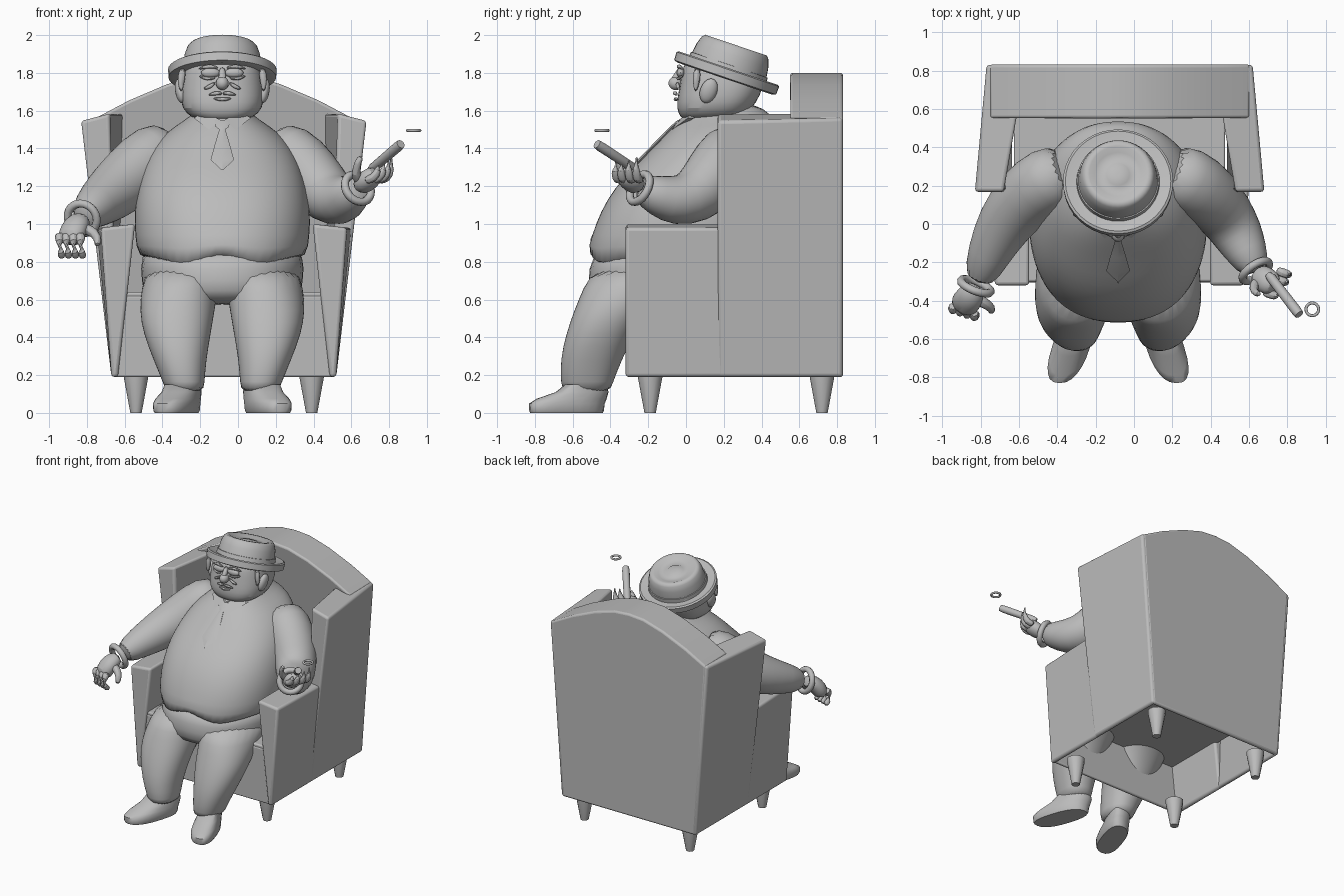
import bpy, bmesh, math
from mathutils import Vector, Matrix

if "Cube" in bpy.data.objects:
    bpy.data.objects.remove(bpy.data.objects["Cube"])

CX = -0.083  # centre line of chair and figure
grey = bpy.data.materials.new("plain_grey")
grey.diffuse_color = (0.5, 0.5, 0.5, 1)
grey.use_nodes = True
grey.node_tree.nodes["Principled BSDF"].inputs["Base Color"].default_value = grey.diffuse_color


def finish(name, bm, subsurf=0, bevel=0, angle=40):
    bmesh.ops.recalc_face_normals(bm, faces=bm.faces)
    me = bpy.data.meshes.new(name)
    bm.to_mesh(me)
    bm.free()
    ob = bpy.data.objects.new(name, me)
    bpy.context.collection.objects.link(ob)
    me.materials.append(grey)
    if bevel:
        m = ob.modifiers.new("bevel", 'BEVEL')
        m.width, m.segments, m.limit_method = bevel, 3, 'ANGLE'
    if subsurf:
        m = ob.modifiers.new("subsurf", 'SUBSURF')
        m.levels = m.render_levels = subsurf
    bpy.ops.object.select_all(action='DESELECT')
    ob.select_set(True)
    bpy.context.view_layer.objects.active = ob
    bpy.ops.object.shade_smooth_by_angle(angle=math.radians(angle))
    return ob


def loft(name, rings, **kw):
    """Skin a list of equal-length point rings and cap both ends."""
    bm = bmesh.new()
    vs = [[bm.verts.new(p) for p in r] for r in rings]
    n = len(rings[0])
    for a, b in zip(vs, vs[1:]):
        for i in range(n):
            bm.faces.new((a[i], a[(i + 1) % n], b[(i + 1) % n], b[i]))
    bm.faces.new(vs[0])
    bm.faces.new(vs[-1])
    return finish(name, bm, **kw)


def oval(z, yf, yb, hw, xc=CX, p=2.3, n=24):
    """Horizontal rounded ring between front yf and back yb."""
    def s(v):
        return math.copysign(abs(v) ** (2 / p), v)
    pts = []
    for i in range(n):
        t = 2 * math.pi * i / n
        pts.append(Vector((xc + hw * s(math.cos(t)),
                           (yf + yb) / 2 + (yb - yf) / 2 * s(math.sin(t)), z)))
    return pts


def tube(name, path, n=14, subsurf=1, flat=1.0):
    """Round limb through (x, y, z, radius) points."""
    rings = []
    pts = [Vector(p[:3]) for p in path]
    for i, p in enumerate(path):
        d = pts[min(i + 1, len(pts) - 1)] - pts[max(i - 1, 0)]
        q = d.to_track_quat('Z', 'Y')
        rings.append([pts[i] + q @ Vector((p[3] * math.cos(a), flat * p[3] * math.sin(a), 0))
                      for a in (2 * math.pi * k / n for k in range(n))])
    return loft(name, rings, subsurf=subsurf)


def lathe(name, profile, matrix, n=32, **kw):
    rings = [[matrix @ Vector((r * math.cos(a), r * math.sin(a), z))
              for a in (2 * math.pi * k / n for k in range(n))] for r, z in profile]
    return loft(name, rings, **kw)


def blob(name, loc, scale, rot=(0, 0, 0)):
    bm = bmesh.new()
    bmesh.ops.create_uvsphere(bm, u_segments=16, v_segments=10, radius=1)
    for v in bm.verts:
        v.co = Vector(v.co[i] * scale[i] for i in range(3))
    bmesh.ops.rotate(bm, verts=bm.verts, matrix=Matrix.Rotation(rot[1], 3, 'Y') @ Matrix.Rotation(rot[0], 3, 'X'))
    bmesh.ops.translate(bm, verts=bm.verts, vec=loc)
    return finish(name, bm)


def ring(name, centre, normal, R, r):
    bm = bmesh.new()
    q = Vector(normal).to_track_quat('Z', 'Y')
    vs = []
    for i in range(24):
        a = 2 * math.pi * i / 24
        vs.append([bm.verts.new(Vector(centre) + q @ Vector((
            (R + r * math.cos(b)) * math.cos(a), (R + r * math.cos(b)) * math.sin(a), r * math.sin(b))))
            for b in (2 * math.pi * k / 8 for k in range(8))])
    for i in range(24):
        a, b = vs[i], vs[(i + 1) % 24]
        for k in range(8):
            bm.faces.new((a[k], a[(k + 1) % 8], b[(k + 1) % 8], b[k]))
    return finish(name, bm, angle=60)


# ---- armchair: thin at the foot, thick at the top, open underneath ----
KX = -0.075
for s, side in ((-1, "right"), (1, "left")):
    def quad(y, ob, ot, ib, it, zo, zi):
        return [(KX + s * ob, y, .19), (KX + s * ot, y, zo), (KX + s * it, y, zi), (KX + s * ib, y, .19)]
    loft(side + "_armrest", [quad(-.32, .595, .652, .56, .47, .98, 1.0),
                             quad(.2, .595, .675, .56, .47, .98, 1.0)], bevel=.018)
    loft(side + "_wing", [quad(.168, .595, .757, .56, .605, 1.545, 1.585),
                          quad(.83, .595, .695, .56, .49, 1.56, 1.585)], bevel=.018)
    for y, end in ((-.19, "front"), (.72, "back")):
        lathe(f"{side}_{end}_chair_leg", [(.03, 0), (.065, .19), (.065, .21)],
              Matrix.Translation((KX + s * .465, y, 0)), n=12)

arch = [(-.68, 1.56), (-.5, 1.655), (-.3, 1.74), (-.13, 1.79), (0, 1.8),
        (.13, 1.79), (.3, 1.74), (.5, 1.655), (.68, 1.56)]
outline = [(-.585, .19)] + arch + [(.585, .19)]
loft("chair_back", [[(KX + x, .80 if z < .2 else .55, z) for x, z in outline],
                    [(KX + x, .832, z) for x, z in outline]], bevel=.015)


def slab(name, y0, y1, z0, z1, w):
    loft(name, [[(KX + x, y, z) for x, y in ((-w, y0), (w, y0), (w, y1), (-w, y1))] for z in (z0, z1)], bevel=.01)


slab("chair_front_panel", -.305, -.28, .19, .62, .58)
slab("seat", -.30, .70, .55, .64, .55)

# ---- trousers and shoes ----
loft("hips", [oval(*r) for r in ((.56, -.47, .44, .39), (.64, -.525, .48, .425),
                                 (.76, -.518, .49, .435), (.9, -.49, .48, .44))], subsurf=1)
for s, side in ((-1, "right"), (1, "left")):
    rows = ((.11, -.655, -.40, .20, .10), (.15, -.662, -.39, .202, .108), (.28, -.668, -.34, .225, .14),
            (.42, -.635, -.27, .24, .18), (.54, -.595, -.18, .24, .20),
            (.66, -.545, .0, .225, .205), (.78, -.49, .2, .2, .2))
    loft(side + "_trouser_leg", [oval(z, f, b, h, CX + s * x, 2.2) for z, f, b, x, h in rows], subsurf=1)
    shoe = [oval(z, f, b, h, CX + s * .2, 2.5) for z, f, b, h in
            ((0, -.825, -.44, .09), (.012, -.83, -.435, .097), (.05, -.83, -.43, .10),
             (.075, -.79, -.42, .097), (.11, -.69, -.41, .09), (.15, -.64, -.42, .085))]
    for r in shoe:
        for p in r:
            p.x -= s * (p.y + .5) * .32  # toes turned out
    loft(side + "_shoe", shoe, angle=50)

# ---- torso with a zigzag waistcoat hem ----
body = ((.74, -.532, .5, .44), (.88, -.515, .5, .455), (1.0, -.48, .5, .468), (1.13, -.42, .5, .46),
        (1.25, -.33, .51, .435), (1.36, -.215, .53, .395), (1.45, -.13, .54, .335),
        (1.52, -.06, .52, .25), (1.58, .01, .44, .15), (1.64, .06, .38, .12))
rings = [oval(*r, n=48) for r in body]
for p in rings[0]:
    d = abs(p.x - CX)
    p.z = .835 - .135 * d / .22 if d < .22 else .70 + .09 * min(1, (d - .22) / .2)
loft("torso", rings, subsurf=1)


def chest_y(z):
    for a, b in zip(body, body[1:]):
        if a[0] <= z <= b[0]:
            return a[1] + (b[1] - a[1]) * (z - a[0]) / (b[0] - a[0])


# ---- necktie ----
tie = []
for z, w in ((1.285, .004), (1.34, .062), (1.42, .04), (1.5, .016), (1.515, .035), (1.55, .042)):
    y = chest_y(z)
    tie.append([(CX - w, y - .008, z), (CX, y - .02, z), (CX + w, y - .008, z), (CX, y + .04, z)])
loft("necktie", tie)
for s in (-1, 1):
    loft("collar_flap", [[(CX + s * x, y + d, z) for x, y, z in
                          ((.01, -.04, 1.55), (.07, -.075, 1.50), (.15, .01, 1.56), (.1, .03, 1.6))]
                         for d in (0, .03)])

# ---- arms, cuffs ----
tube("right_arm", [(-.34, .28, 1.40, .14), (-.44, .24, 1.37, .18), (-.57, .14, 1.25, .172),
                   (-.68, 0, 1.155, .15), (-.76, -.16, 1.09, .115), (-.815, -.31, 1.035, .08)], n=18)
tube("left_arm", [(.17, .28, 1.40, .14), (.27, .24, 1.37, .18), (.39, .15, 1.25, .172),
                  (.48, .05, 1.14, .15), (.545, -.06, 1.12, .135), (.59, -.15, 1.15, .11),
                  (.64, -.25, 1.19, .075)], n=18)
ring("right_cuff", (-.825, -.325, 1.03), (-.35, -.9, -.3), .082, .022)
ring("left_cuff", (.635, -.245, 1.19), (.5, -.75, .4), .08, .022)

# ---- hands ----
tube("right_palm", [(-.825, -.32, 1.03, .055), (-.855, -.38, 1.0, .075), (-.885, -.42, .94, .08),
                    (-.89, -.43, .89, .06)], flat=.8)
for i in range(4):
    x, y = -.945 + i * .037, -.44 - .012 * i
    tube("right_finger", [(x, y + .02, .95, .03), (x, y - .02, .91, .03), (x + .005, y - .02, .85, .027),
                          (x + .015, y + .02, .82, .02)], n=8)
tube("right_thumb", [(-.85, -.38, .98, .035), (-.78, -.41, .97, .032), (-.74, -.44, .93, .027),
                     (-.745, -.46, .88, .02)], n=8)
tube("left_palm", [(.635, -.25, 1.19, .05), (.67, -.28, 1.215, .07), (.71, -.31, 1.25, .07),
                   (.735, -.33, 1.28, .045)], flat=.8)
for dx, dy, top in ((.0, -.05, 1.31), (.03, -.02, 1.32), (.055, .02, 1.34), (.07, .06, 1.36)):
    x, y = .70 + dx, -.31 + dy
    tube("left_finger", [(x - .03, y + .01, 1.23, .026), (x + .02, y - .01, 1.24, .026),
                         (x + .045, y - .015, 1.29, .024), (x + .04, y - .01, top, .017)], n=8)
tube("left_thumb", [(.64, -.29, 1.22, .03), (.62, -.34, 1.27, .028), (.635, -.36, 1.33, .022),
                    (.655, -.365, 1.36, .015)], n=8)

# ---- cigar and smoke ring ----
tube("cigar", [(.70, -.265, 1.285, .018), (.715, -.28, 1.297, .025), (.845, -.45, 1.408, .027),
               (.862, -.472, 1.423, .024)], n=12, subsurf=0)
ring("smoke_ring", (.93, -.445, 1.495), (0, 0, 1), .033, .008)

# ---- head ----
loft("head", [oval(*r, CX, 2.5) for r in ((1.545, .0, .26, .10), (1.562, -.03, .30, .165), (1.61, -.052, .35, .215),
                                          (1.68, -.045, .395, .225), (1.76, -.03, .42, .22),
                                          (1.84, -.02, .41, .205), (1.90, .03, .36, .17))], subsurf=1)
blob("nose", (CX, -.055, 1.745), (.034, .038, .036))
tube("nose_bridge", [(CX, -.02, 1.83, .016), (CX, -.045, 1.79, .02), (CX, -.065, 1.75, .026)], n=8)
tube("lower_lip", [(CX - .05, -.045, 1.665, .006), (CX, -.06, 1.658, .014), (CX + .05, -.045, 1.665, .006)], n=8)
for s in (-1, 1):
    blob("ear", (CX + s * .222, .12, 1.705), (.028, .045, .068), (-.35, s * .15, 0))
    blob("eye", (CX + s * .062, -.028, 1.80), (.05, .022, .026))
    tube("eyebrow", [(CX + s * .02, -.04, 1.825, .008), (CX + s * .07, -.04, 1.84, .014),
                     (CX + s * .13, -.015, 1.82, .006)], n=8)
    tube("eye_bag", [(CX + s * .035, -.045, 1.775, .007), (CX + s * .08, -.04, 1.765, .012),
                     (CX + s * .125, -.02, 1.785, .006)], n=8)
    tube("cheek_fold", [(CX + s * .035, -.045, 1.75, .008), (CX + s * .07, -.045, 1.725, .014),
                        (CX + s * .1, -.035, 1.715, .006)], n=8)
    tube("moustache", [(CX, -.058, 1.69, .01), (CX + s * .035, -.06, 1.695, .014),
                       (CX + s * .075, -.045, 1.682, .004)], n=8)
    tube("sideburn", [(CX + s * .208, .06, 1.83, .02), (CX + s * .22, .055, 1.76, .025),
                      (CX + s * .218, .05, 1.70, .012)], n=8)

# ---- tilted hat ----
tilt = Matrix.Translation((CX, .215, 1.8)) @ Matrix.Rotation(math.radians(-18.7), 4, 'X')
lathe("hat_brim", [(.15, -.02), (.262, -.032), (.285, -.025), (.287, .02), (.275, .027), (.2, .012)], tilt, n=40)
lathe("hat_crown", [(.212, -.01), (.21, .03), (.2, .10), (.186, .14), (.172, .155), (.15, .155),
                    (.12, .138), (.07, .13), (.06, .138), (.01, .14)], tilt, n=40, angle=60)
lathe("hat_band", [(.2, .005), (.218, .006), (.214, .045), (.2, .046)], tilt, n=40)
